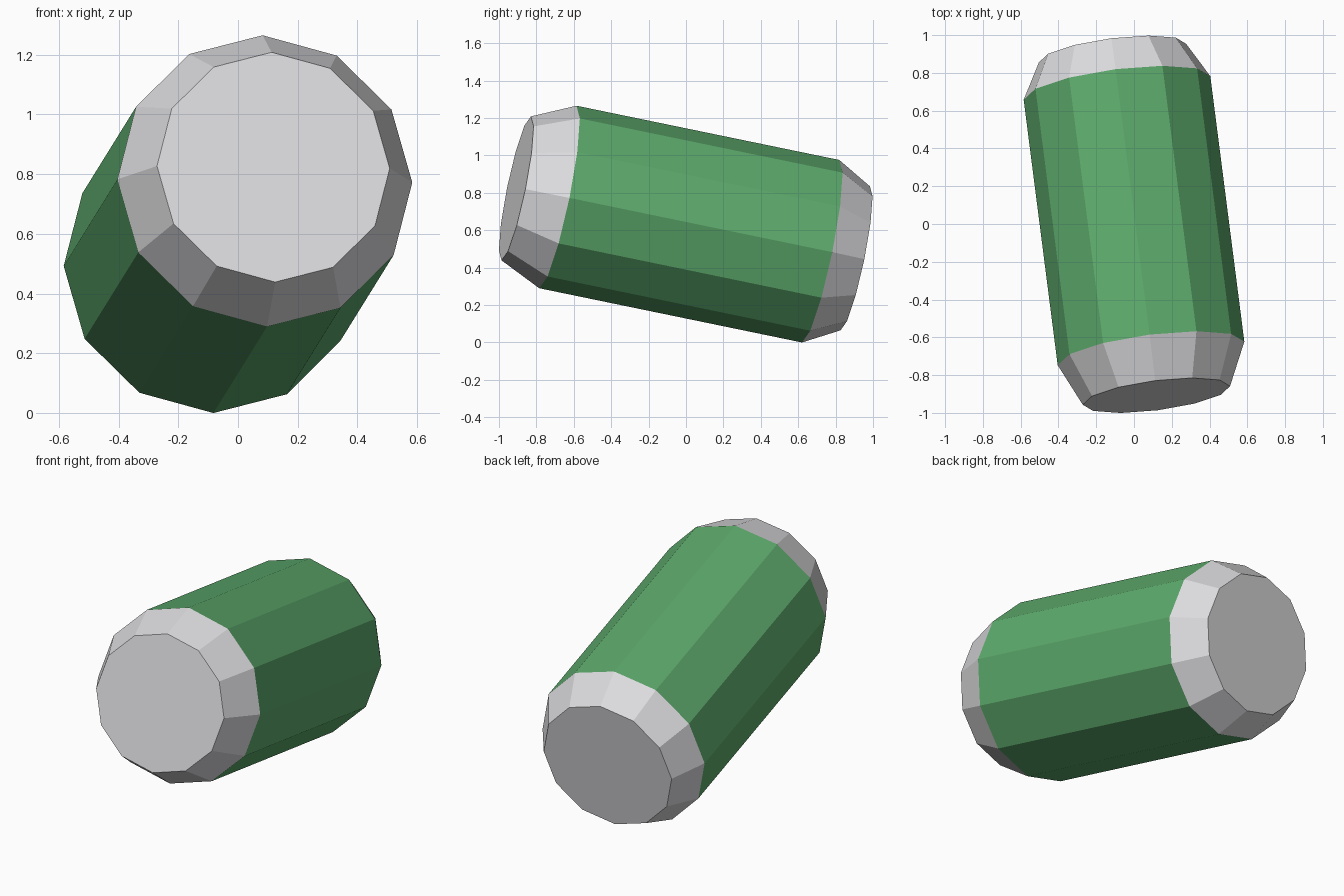
import bpy
import bmesh
from math import cos, sin, pi, radians
from mathutils import Euler, Matrix

SIDES = 12
RIM = 0.498      # radius of the casing
FACE = 0.393     # radius of the flat ends
HALF = 0.723     # half length of the casing

cube = bpy.data.objects.get("Cube")
if cube:
    bpy.data.objects.remove(cube, do_unlink=True)


def make_material(name, color):
    mat = bpy.data.materials.new(name)
    mat.use_nodes = True
    mat.diffuse_color = color
    bsdf = mat.node_tree.nodes["Principled BSDF"]
    bsdf.inputs["Base Color"].default_value = color
    bsdf.inputs["Roughness"].default_value = 0.8
    return mat


green = make_material("green", (0.11, 0.405, 0.15, 1))
silver = make_material("light grey", (0.72, 0.715, 0.735, 1))

# The can lies along local y, then rolls, tips forward end up and turns
tilt = Euler((radians(-11.57), radians(0.6), radians(7.3)), 'YXZ')
placement = Matrix.Translation((0, 0.0175, 0.6325)) @ tilt.to_matrix().to_4x4()


def lathe(name, profile, mat, close_start=False, close_end=False):
    """Sweep (y, radius) points around the can's axis."""
    bm = bmesh.new()
    rings = [[bm.verts.new((r * cos(2 * pi * i / SIDES), y, r * sin(2 * pi * i / SIDES)))
              for i in range(SIDES)] for y, r in profile]
    for a, b in zip(rings, rings[1:]):
        for i in range(SIDES):
            j = (i + 1) % SIDES
            bm.faces.new((a[i], a[j], b[j], b[i]))
    if close_start:
        bm.faces.new(rings[0][::-1])
    if close_end:
        bm.faces.new(rings[-1])
    # Point every face away from the axis and the middle of the can
    bm.normal_update()
    for f in bm.faces:
        if f.normal.dot(f.calc_center_median()) < 0:
            f.normal_flip()
    mesh = bpy.data.meshes.new(name)
    bm.to_mesh(mesh)
    bm.free()
    mesh.materials.append(mat)
    obj = bpy.data.objects.new(name, mesh)
    obj.matrix_world = placement
    bpy.context.collection.objects.link(obj)
    return obj


# Painted casing and the two bevelled metal ends
lathe("casing", [(-HALF, RIM), (HALF, RIM)], green)
lathe("front_end", [(-0.952, FACE), (-HALF, RIM)], silver, close_start=True)
lathe("back_end", [(HALF, RIM), (0.913, FACE)], silver, close_end=True)
